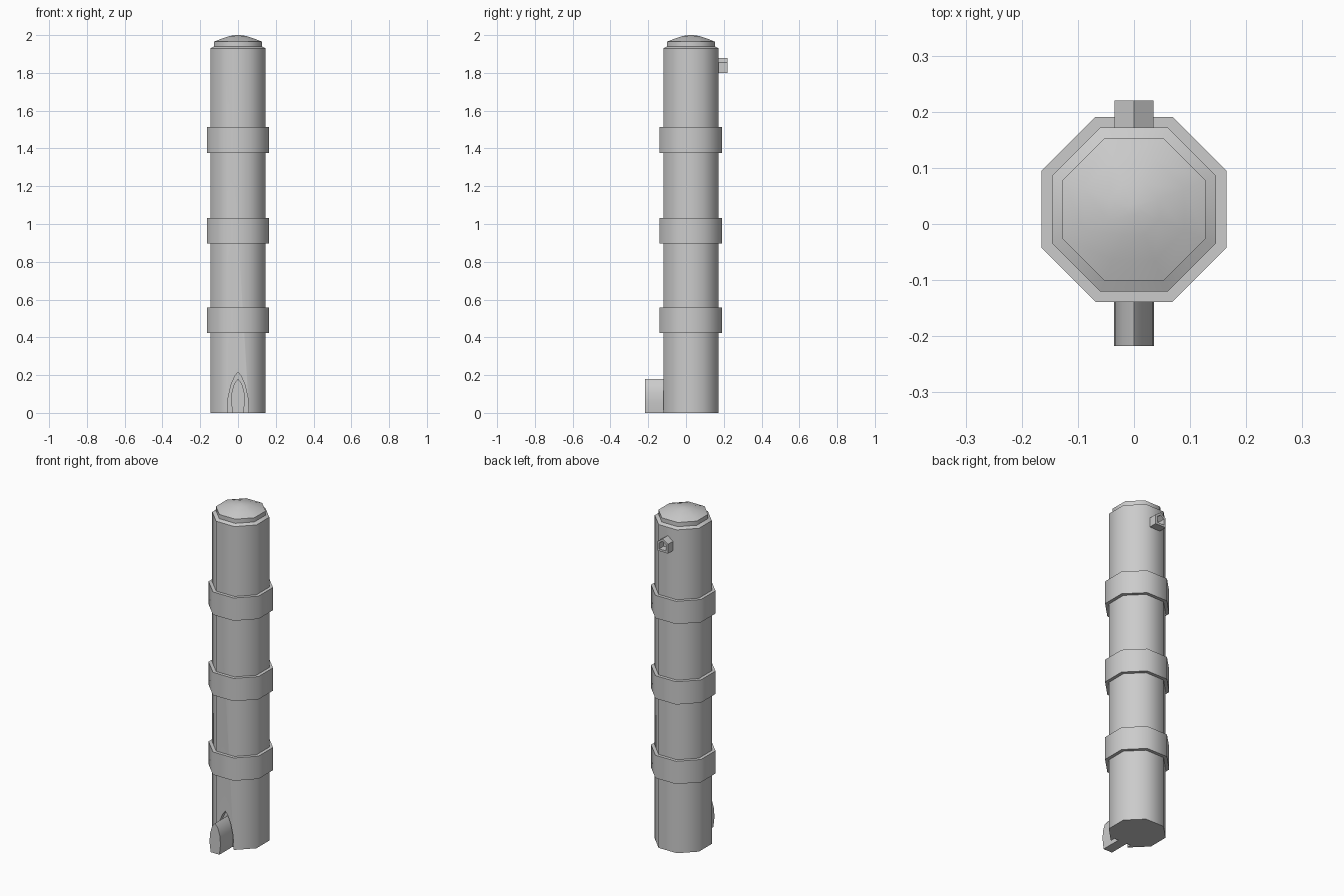
import bpy, bmesh, math

cube = bpy.data.objects.get("Cube")
if cube:
    bpy.data.objects.remove(cube, do_unlink=True)

CENTRE_Y = 0.026
SIDES = 8

stone = bpy.data.materials.new("plain_grey")
stone.use_nodes = True
grey = (0.6, 0.6, 0.6, 1)
stone.diffuse_color = grey
stone.node_tree.nodes["Principled BSDF"].inputs["Base Color"].default_value = grey


def finish(name, bm):
    bmesh.ops.recalc_face_normals(bm, faces=bm.faces)
    mesh = bpy.data.meshes.new(name)
    bm.to_mesh(mesh)
    bm.free()
    mesh.materials.append(stone)
    obj = bpy.data.objects.new(name, mesh)
    bpy.context.collection.objects.link(obj)
    return obj


def smooth(obj):
    bpy.ops.object.select_all(action="DESELECT")
    obj.select_set(True)
    bpy.context.view_layer.objects.active = obj
    bpy.ops.object.shade_smooth_by_angle(angle=math.radians(50))


def octagon_stack(name, profile):
    """Stack octagons from (flat-side distance, height) pairs and close the ends."""
    bm = bmesh.new()
    rings = []
    for apothem, z in profile:
        r = apothem / math.cos(math.pi / SIDES)
        angles = [(i + 0.5) * math.tau / SIDES for i in range(SIDES)]
        rings.append([bm.verts.new((r * math.cos(a), CENTRE_Y + r * math.sin(a), z))
                      for a in angles])
    for low, high in zip(rings, rings[1:]):
        for i in range(SIDES):
            j = (i + 1) % SIDES
            bm.faces.new((low[i], low[j], high[j], high[i]))
    bm.faces.new(rings[0])
    bm.faces.new(rings[-1])
    return finish(name, bm)


def mirrored(half):
    """Complete a half outline whose last point lies on the centre line."""
    return half + [(-x, z) for x, z in reversed(half[:-1])]


def prism(name, outline, y0, y1):
    bm = bmesh.new()
    face = bm.faces.new([bm.verts.new((x, y0, z)) for x, z in outline])
    new = bmesh.ops.extrude_face_region(bm, geom=[face])["geom"]
    moved = [v for v in new if isinstance(v, bmesh.types.BMVert)]
    bmesh.ops.translate(bm, verts=moved, vec=(0, y1 - y0, 0))
    return finish(name, bm)


def cut(obj, cutter):
    cutter.hide_render = True
    mod = obj.modifiers.new("cut", "BOOLEAN")
    mod.object = cutter
    mod.solver = "EXACT"
    bpy.context.view_layer.objects.active = obj
    bpy.ops.object.modifier_apply(modifier=mod.name)
    bpy.data.objects.remove(cutter, do_unlink=True)


# Column with a pointed niche at the foot
column = octagon_stack("column", [(0.146, 0), (0.146, 1.93)])
niche = mirrored([(0.056, -0.02), (0.052, 0.08), (0.036, 0.15), (0.016, 0.195), (0, 0.215)])
cut(column, prism("niche_cutter", niche, -0.2, -0.095))
smooth(column)

# Stepped cap with a shallow dome
smooth(octagon_stack("cap", [(0.146, 1.93), (0.127, 1.94), (0.127, 1.965),
                             (0.09, 1.98), (0.045, 1.995), (0.01, 2.0)]))

# Raised bands
for label, z in (("lower", 0.49), ("middle", 0.965), ("upper", 1.445)):
    smooth(octagon_stack(label + "_band", [(0.165, z - 0.068), (0.165, z + 0.068)]))

# Leaf-shaped spout standing in the niche
leaf = mirrored([(0.029, 0), (0.036, 0.06), (0.033, 0.11), (0.02, 0.155), (0, 0.18)])
smooth(prism("foot_spout", leaf, -0.217, -0.09))

# Hollow gabled hood high on the back
hood = prism("rear_hood", mirrored([(0.035, 1.8), (0.035, 1.855), (0, 1.88)]), 0.15, 0.22)
opening = mirrored([(0.023, 1.813), (0.023, 1.848), (0, 1.865)])
cut(hood, prism("opening_cutter", opening, 0.178, 0.25))
smooth(hood)
